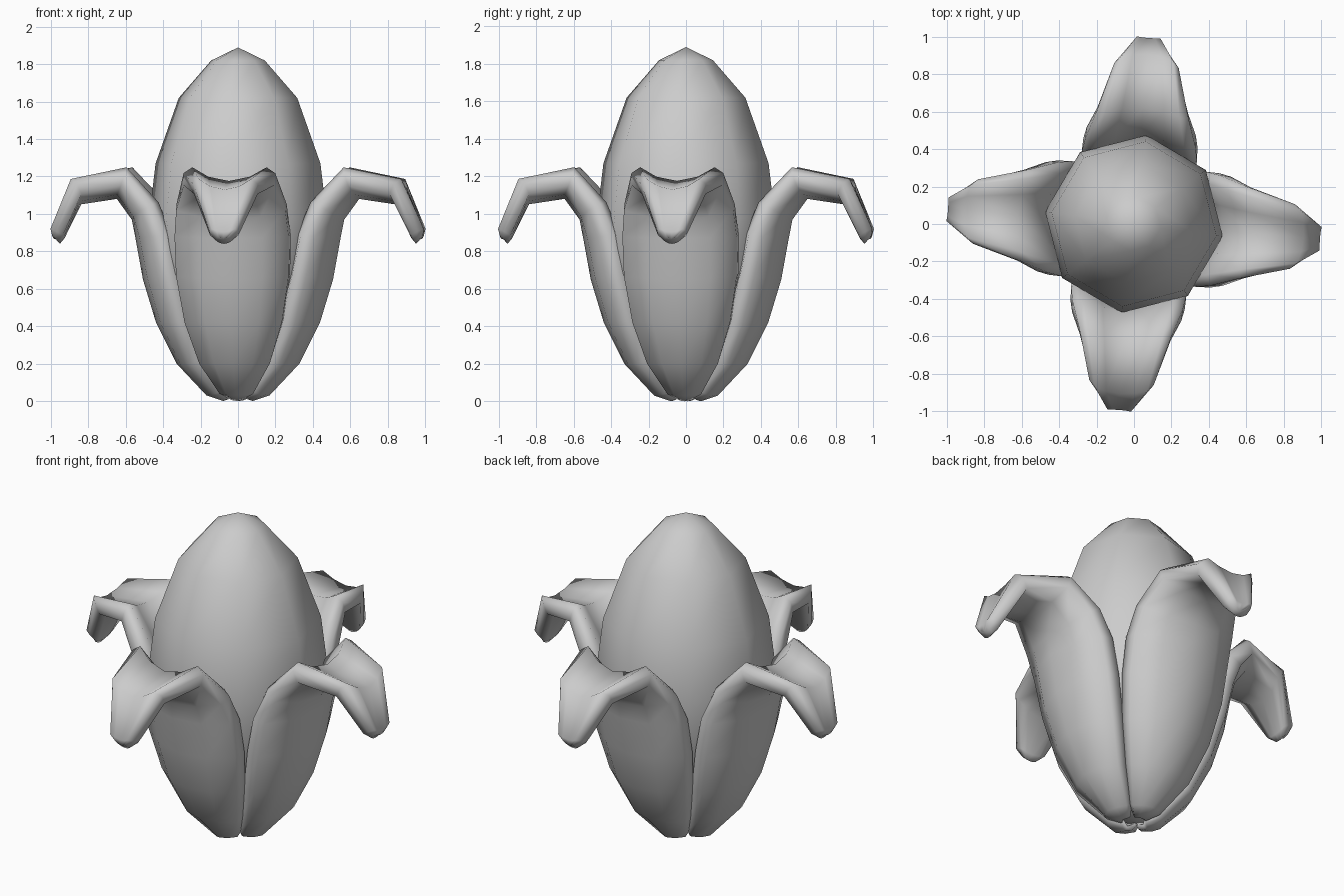
import bpy, bmesh
from math import sin, cos, radians
from mathutils import Vector, Matrix

if "Cube" in bpy.data.objects:
    bpy.data.objects.remove(bpy.data.objects["Cube"])


def loft(name, rings, mat=Matrix()):
    """Skin closed rings of points, cap both ends, shade smooth."""
    bm = bmesh.new()
    vs = [[bm.verts.new(mat @ Vector(p)) for p in ring] for ring in rings]
    n = len(rings[0])
    for a, b in zip(vs, vs[1:]):
        for i in range(n):
            j = (i + 1) % n
            bm.faces.new((a[i], a[j], b[j], b[i]))
    for end in (vs[0], vs[-1]):
        c = bm.verts.new(sum((v.co for v in end), Vector()) / n)
        for i in range(n):
            bm.faces.new((end[i], end[(i + 1) % n], c))
    bmesh.ops.remove_doubles(bm, verts=bm.verts, dist=0.0005)
    bmesh.ops.recalc_face_normals(bm, faces=bm.faces)
    for f in bm.faces:
        f.smooth = True
    me = bpy.data.meshes.new(name)
    bm.to_mesh(me)
    bm.free()
    ob = bpy.data.objects.new(name, me)
    bpy.context.collection.objects.link(ob)
    return ob


# Eight-sided bud core: (radius, height)
core = [(0, .04), (.1, .06), (.25, .22), (.36, .45), (.44, .7), (.48, .98),
        (.445, 1.27), (.32, 1.62), (.145, 1.82), (0, 1.89)]
loft("bud_core", [[(r * cos(radians(45 * k - 8)), r * sin(radians(45 * k - 8)), z)
                   for k in range(8)] for r, z in core])

# Petal rows: outer midline x, z; edge x, half width, edge z; thickness
rows = [(.08, .00, .05, .04, .01, .03),
        (.17, .03, .10, .10, .04, .06),
        (.33, .20, .22, .21, .20, .08),
        (.44, .42, .30, .29, .42, .09),
        (.51, .65, .36, .335, .67, .09),
        (.55, .87, .41, .34, .88, .10),
        (.57, .97, .48, .325, 1.03, .10),
        (.65, 1.08, .60, .27, 1.17, .10),
        (.85, 1.05, .82, .19, 1.12, .10),
        (.93, .87, .935, .085, .89, .075),
        (.955, .84, .96, .04, .855, .045)]
# Cross-section loop: (lateral position, depth through the thickness)
section = [(-.9, 0), (-.5, 0), (0, 0), (.5, 0), (.9, 0), (1, .5),
           (.9, 1), (.5, 1), (0, 1), (-.5, 1), (-.9, 1), (-1, .5)]

rings = []
for i, (xm, zm, xe, w, ze, th) in enumerate(rows):
    a, b = rows[max(i - 1, 0)], rows[min(i + 1, len(rows) - 1)]
    t = Vector((b[0] - a[0], b[1] - a[1])).normalized()
    nx, nz = -t.y * th, t.x * th          # towards the inner side
    rings.append([(xm + (xe - xm) * s * s + nx * o, w * s * (1 - .18 * o),
                   zm + (ze - zm) * s * s + nz * o) for s, o in section])

# Four petals around the bud
for k, side in enumerate(("right", "back", "left", "front")):
    loft("petal_" + side, rings, Matrix.Rotation(radians(90 * k - 4.5), 4, 'Z'))
